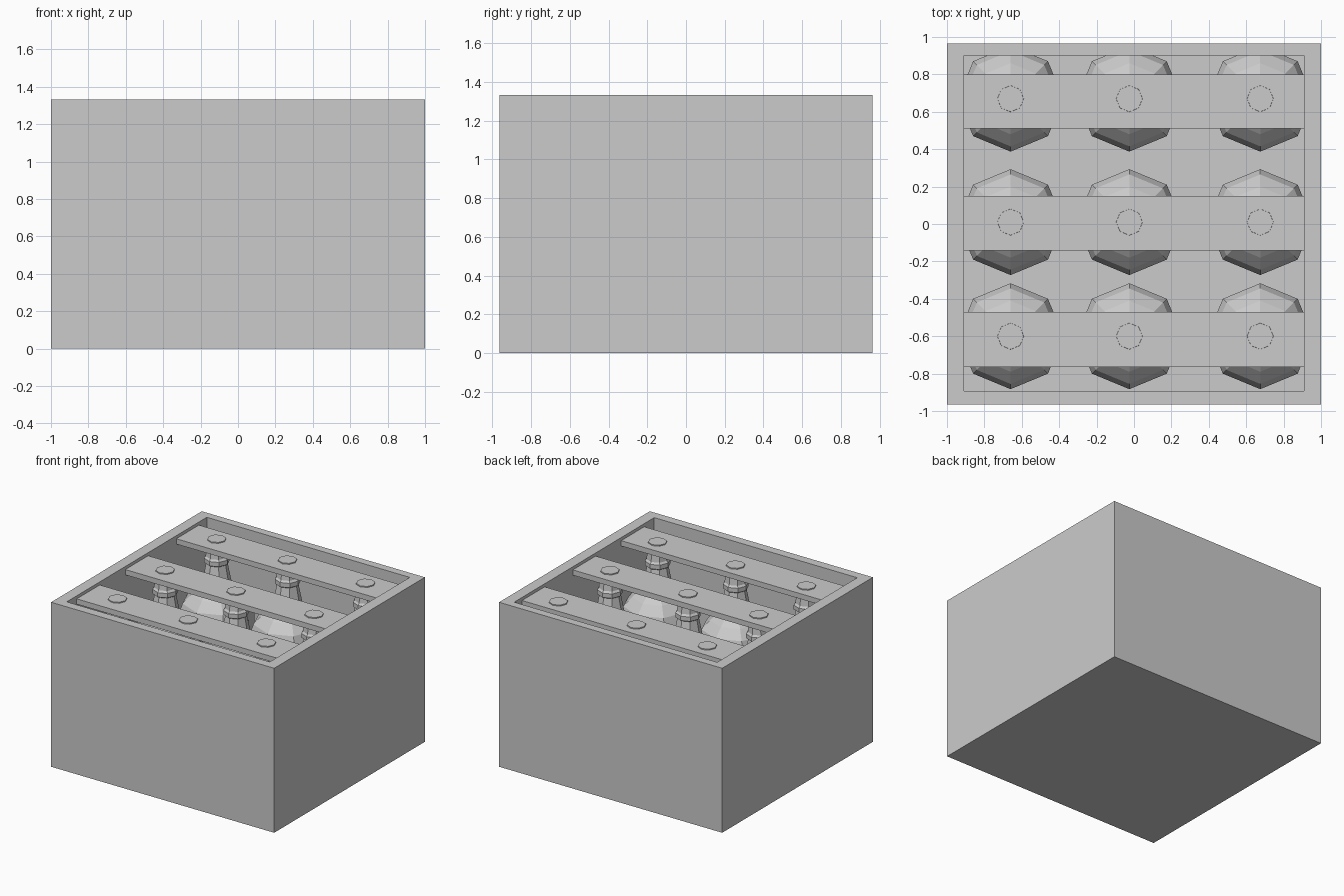
import bpy, bmesh, math

if "Cube" in bpy.data.objects:
    bpy.data.objects.remove(bpy.data.objects["Cube"])

H = 1.333      # crate height
FLOOR = 0.07


def make_object(name, bm):
    bmesh.ops.recalc_face_normals(bm, faces=bm.faces[:])
    mesh = bpy.data.meshes.new(name)
    bm.to_mesh(mesh)
    bm.free()
    ob = bpy.data.objects.new(name, mesh)
    bpy.context.collection.objects.link(ob)
    return ob


def box(name, x0, x1, y0, y1, z0, z1):
    bm = bmesh.new()
    bmesh.ops.create_cube(bm, size=1)
    for v in bm.verts:
        v.co = ((x0 + x1) / 2 + v.co.x * (x1 - x0),
                (y0 + y1) / 2 + v.co.y * (y1 - y0),
                (z0 + z1) / 2 + v.co.z * (z1 - z0))
    return make_object(name, bm)


def lathe(name, profile, sides, x, y):
    bm = bmesh.new()
    rings = []
    for r, z in profile:
        rings.append([bm.verts.new((x + r * math.cos(2 * math.pi * i / sides),
                                    y + r * math.sin(2 * math.pi * i / sides), z))
                      for i in range(sides)])
    for a, b in zip(rings, rings[1:]):
        for i in range(sides):
            j = (i + 1) % sides
            bm.faces.new((a[i], a[j], b[j], b[i]))
    bm.faces.new(rings[0])
    bm.faces.new(rings[-1])
    return make_object(name, bm)


# Open crate: one shell with a rim, inner walls and floor
def crate():
    bm = bmesh.new()
    def ring(x, y0, y1, z):
        return [bm.verts.new(c) for c in
                ((-x, y0, z), (x, y0, z), (x, y1, z), (-x, y1, z))]
    rings = [ring(1, -0.965, 0.965, 0), ring(1, -0.965, 0.965, H),
             ring(0.91, -0.893, 0.9, H), ring(0.91, -0.893, 0.9, FLOOR)]
    for a, b in zip(rings, rings[1:]):
        for i in range(4):
            j = (i + 1) % 4
            bm.faces.new((a[i], a[j], b[j], b[i]))
    bm.faces.new(rings[0])
    bm.faces.new(rings[-1])
    return make_object("crate", bm)


crate()

# Three slats holding the bottle necks
for k, (y0, y1) in enumerate(((-0.765, -0.47), (-0.143, 0.15), (0.51, 0.80))):
    box(f"slat_{k + 1}", -0.91, 0.91, y0, y1, 1.265, 1.308)

# Faceted bottles, three by three, tops just showing through the slats
bottle = [(0.25, FLOOR), (0.283, FLOOR + 0.04), (0.283, 0.73), (0.255, 0.81),
          (0.19, 0.88), (0.115, 0.94), (0.08, 1.12), (0.095, 1.13),
          (0.095, 1.165), (0.083, 1.18), (0.078, 1.23), (0.07, 1.316)]
for r, y in enumerate((-0.60, 0.01, 0.67)):
    for c, x in enumerate((-0.66, -0.025, 0.675)):
        lathe(f"bottle_{r * 3 + c + 1}", bottle, 8, x, y)
